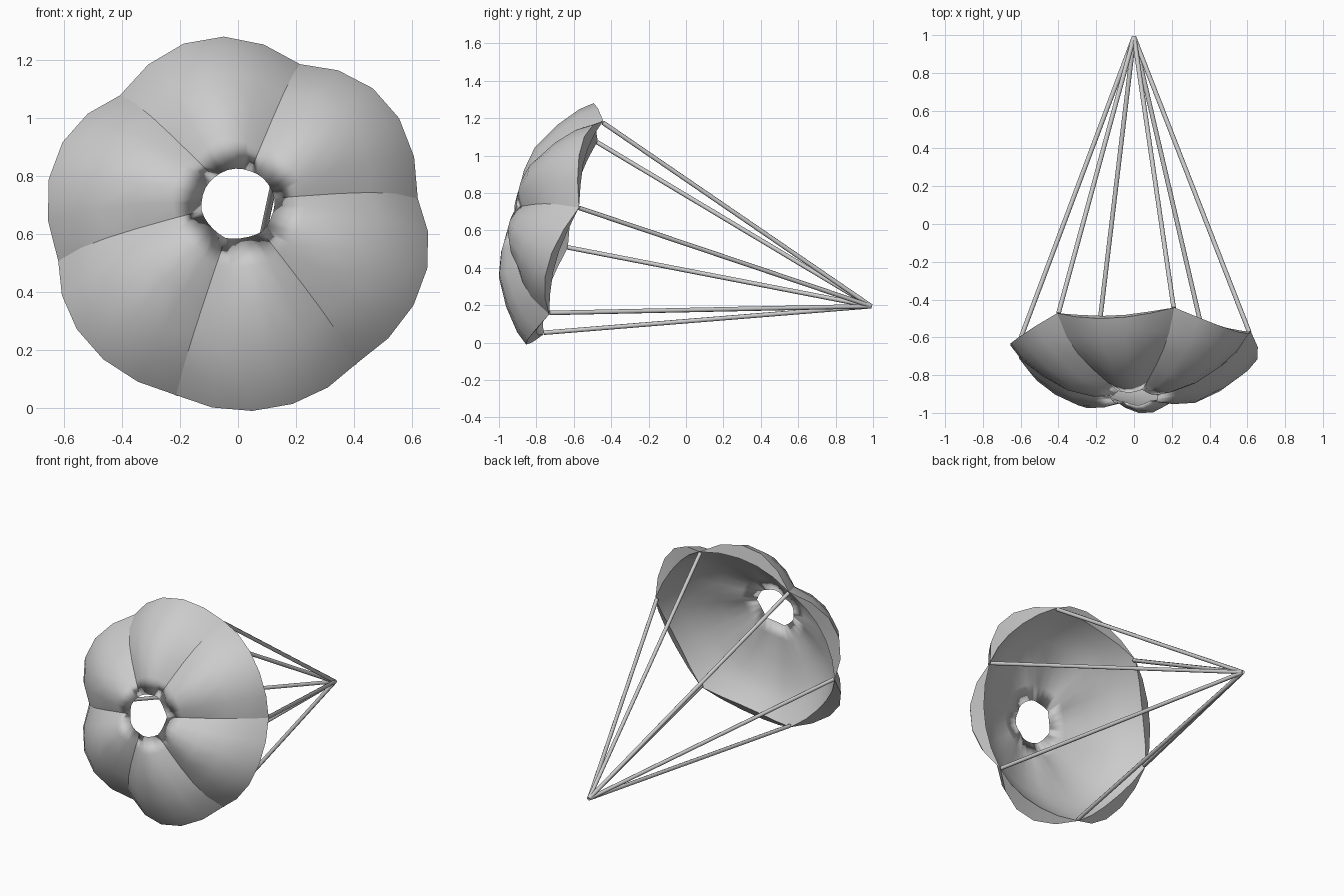
import bpy, bmesh, math
from mathutils import Vector, Matrix

if "Cube" in bpy.data.objects:
    bpy.data.objects.remove(bpy.data.objects["Cube"])

grey = bpy.data.materials.new("light grey")
grey.diffuse_color = (0.6, 0.6, 0.6, 1)
grey.use_nodes = True
grey.node_tree.nodes["Principled BSDF"].inputs["Base Color"].default_value = grey.diffuse_color

# Canopy frame: centre of the rim, tilted back; u = right, v = up, n = outward axis
TILT = math.atan(0.28)
CENTRE = Vector((0, -0.602, 0.615))
U = Vector((1, 0, 0))
V = Vector((0, math.sin(TILT), math.cos(TILT)))
N = Vector((0, -math.cos(TILT), math.sin(TILT)))
APEX = Vector((0, 0.99, 0.195))
GORES, COLS, START = 6, 5, math.radians(10.2)
TOTAL = GORES * COLS

# Profiles (radius, height) from vent to rim: along a seam, and along a gore
# middle on the puffed outside and on the smoother lining
SEAM = [(.127, .32), (.22, .29), (.35, .24), (.46, .185), (.55, .115), (.63, 0)]
OUTER = [(.125, .335), (.23, .337), (.36, .314), (.505, .233), (.62, .14), (.672, .075)]
LINING = [(.125, .335), (.22, .312), (.35, .256), (.46, .198), (.54, .125), (.595, .04)]


def place(r, h, a):
    return CENTRE + U * (r * math.cos(a)) + V * (r * math.sin(a)) + N * h


def finish(name, bm):
    mesh = bpy.data.meshes.new(name)
    bm.to_mesh(mesh)
    bm.free()
    mesh.materials.append(grey)
    ob = bpy.data.objects.new(name, mesh)
    bpy.context.collection.objects.link(ob)
    bpy.ops.object.select_all(action='DESELECT')
    ob.select_set(True)
    bpy.context.view_layer.objects.active = ob
    return ob


def make_rings(bm, middle):
    rings = []
    for (rs, hs), (rm, hm) in zip(SEAM, middle):
        ring = []
        for i in range(TOTAL):
            w = math.sin(math.pi * (i % COLS) / COLS) / math.sin(math.pi * 2 / 5)
            a = START + math.tau * i / TOTAL
            ring.append(bm.verts.new(place(rs + (rm - rs) * w, hs + (hm - hs) * w, a)))
        rings.append(ring)
    return rings


def bridge(bm, ring_a, ring_b):
    for i in range(TOTAL):
        j = (i + 1) % TOTAL
        bm.faces.new((ring_a[i], ring_b[i], ring_b[j], ring_a[j])).smooth = True


# Canopy: puffed outside, smooth lining, joined at the vent and under the rim
bm = bmesh.new()
outside = make_rings(bm, OUTER)
lining = make_rings(bm, LINING)
for a, b in zip(outside, outside[1:]):
    bridge(bm, a, b)
    for i in range(0, TOTAL, COLS):      # crisp seams
        bm.edges.get((a[i], b[i])).smooth = False
for a, b in zip(lining, lining[1:]):
    bridge(bm, b, a)
bridge(bm, outside[-1], lining[-1])      # underside of the rim
for ring in (outside[-1], lining[-1]):
    for i in range(TOTAL):
        bm.edges.get((ring[i], ring[(i + 1) % TOTAL])).smooth = False
# weld the vent, and collapse the hem where it meets the seams
for i in range(TOTAL):
    pair = [outside[0][i], lining[0][i]]
    bmesh.ops.pointmerge(bm, verts=pair, merge_co=pair[0].co.copy())
for i in range(0, TOTAL, COLS):
    pair = [outside[-1][i], lining[-1][i]]
    bmesh.ops.pointmerge(bm, verts=pair, merge_co=pair[0].co.copy())
finish("canopy", bm)

# Ropes: from each seam end to the shared apex
for k in range(GORES):
    end = place(SEAM[-1][0] - .01, 0, START + math.tau * k / GORES)
    d = APEX - end
    bm = bmesh.new()
    rot = d.to_track_quat('Z', 'Y').to_matrix().to_4x4()
    bmesh.ops.create_cone(bm, cap_ends=True, segments=8, radius1=.012, radius2=.012,
                          depth=d.length,
                          matrix=Matrix.Translation((APEX + end) / 2) @ rot)
    finish(f"rope_{k + 1}", bm)
    bpy.ops.object.shade_smooth_by_angle(angle=math.radians(50))
